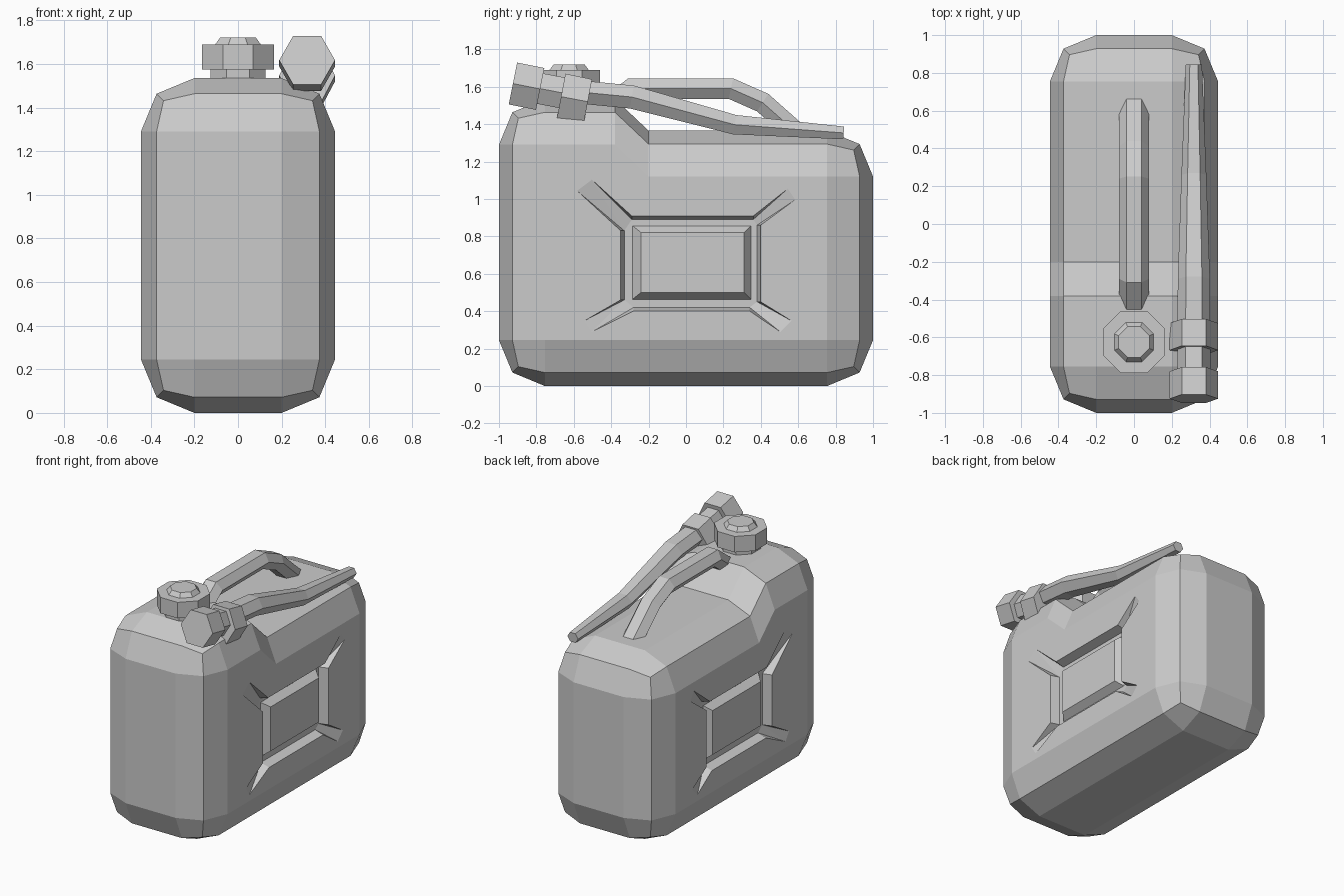
import bpy, bmesh, math
from mathutils import Vector, Matrix

if "Cube" in bpy.data.objects:
    bpy.data.objects.remove(bpy.data.objects["Cube"], do_unlink=True)

grey = bpy.data.materials.new("plain grey")
grey.use_nodes = True
grey.diffuse_color = (0.6, 0.6, 0.6, 1)
grey.node_tree.nodes["Principled BSDF"].inputs["Base Color"].default_value = (0.6, 0.6, 0.6, 1)

HALF_W, HEIGHT, ROUND = 0.445, 1.535, 0.245


def finish(name, bm):
    bmesh.ops.recalc_face_normals(bm, faces=bm.faces)
    mesh = bpy.data.meshes.new(name)
    bm.to_mesh(mesh)
    bm.free()
    mesh.materials.append(grey)
    obj = bpy.data.objects.new(name, mesh)
    bpy.context.collection.objects.link(obj)
    return obj


def loft(name, rings):
    """Skin a list of equal point rings and close both ends."""
    bm = bmesh.new()
    rows = [[bm.verts.new(p) for p in ring] for ring in rings]
    for a, b in zip(rows, rows[1:]):
        for i in range(len(a)):
            j = (i + 1) % len(a)
            bm.faces.new((a[i], a[j], b[j], b[i]))
    bm.faces.new(rows[0])
    bm.faces.new(rows[-1])
    return finish(name, bm)


def hex_sweep(name, x, stations):
    """Sweep a flat-topped hexagon along (y, z, half width, half height)."""
    pts = [Vector(s[:2]) for s in stations]
    dirs = [(b - a).normalized() for a, b in zip(pts, pts[1:])]
    rings = []
    for i, (y, z, w, h) in enumerate(stations):
        before, after = dirs[max(i - 1, 0)], dirs[min(i, len(dirs) - 1)]
        t = (before + after).normalized()
        up = Vector((-t.y, t.x)) * h / t.dot(after)
        rings.append([(x + u * w, y + v * up.x, z + v * up.y) for u, v in
                      ((1, 0), (.5, 1), (-.5, 1), (-1, 0), (-.5, -1), (.5, -1))])
    return loft(name, rings)


def octagon(apothem, z):
    r = apothem / math.cos(math.pi / 8)
    return [(r * math.cos((k + .5) * math.pi / 4),
             -0.625 + r * math.sin((k + .5) * math.pi / 4), z) for k in range(8)]


# Can body: rounded box whose top steps down behind the filler
bm = bmesh.new()
bmesh.ops.create_cube(bm, size=1)
bmesh.ops.transform(bm, verts=bm.verts, matrix=Matrix.Translation((0, 0, HEIGHT / 2))
                    @ Matrix.Diagonal((2 * HALF_W, 2, HEIGHT, 1)))
bmesh.ops.bevel(bm, geom=bm.edges[:], offset=ROUND, offset_type='OFFSET',
                segments=2, profile=0.5, affect='EDGES')
for y in (-0.38, -0.2):
    bmesh.ops.bisect_plane(bm, geom=bm.verts[:] + bm.edges[:] + bm.faces[:],
                           plane_co=(0, y, 0), plane_no=(0, 1, 0))
for v in bm.verts:
    if v.co.z > 1 and v.co.y > -0.3:
        v.co.z -= 0.17
body = finish("can_body", bm)

# Cross-shaped pressing outline: per corner a joint, two arm tips, a joint
CORNERS = [
    [(-.35, .83), (-.59, 1.05), (-.51, 1.11), (-.29, .91)],
    [(.36, .91), (.55, 1.06), (.59, 1.0), (.40, .86)],
    [(.40, .45), (.57, .345), (.51, .285), (.34, .40)],
    [(-.28, .40), (-.51, .285), (-.55, .345), (-.35, .46)],
]
DEPTH, WALL = 0.065, 0.02


def pressing_cutter(side):
    bm = bmesh.new()
    outline, floor = [], []
    for n, corner in enumerate(CORNERS):
        arm = []
        for k, (y, z) in enumerate(corner):
            rim = bm.verts.new((side * (HALF_W + .002), y, z))
            low = rim
            if k in (0, 3):
                if (k == 0) == (n in (0, 2)):      # joint on an upright wall
                    y -= math.copysign(WALL, y)
                else:                              # joint on a level wall
                    z -= math.copysign(WALL, z - .66)
                low = bm.verts.new((side * (HALF_W - DEPTH), y, z))
                floor.append(low)
            outline.append((rim, low))
            arm.append(low)
        bm.faces.new(arm)
    bm.faces.new(floor)
    bm.faces.new([rim for rim, low in outline])
    for (r1, l1), (r2, l2) in zip(outline, outline[1:] + outline[:1]):
        ring = list(dict.fromkeys((r1, r2, l2, l1)))
        if len(ring) > 2:
            bm.faces.new(ring)
    bmesh.ops.triangulate(bm, faces=bm.faces[:])
    cutter = finish("pressing_cutter", bm)
    cutter.hide_render = True
    return cutter


def rectangle(x, y0, y1, z0, z1):
    return [(x, y0, z0), (x, y1, z0), (x, y1, z1), (x, y0, z1)]


bpy.context.view_layer.objects.active = body
for side, label in ((1, "left"), (-1, "right")):
    cutter = pressing_cutter(side)
    mod = body.modifiers.new("pressing", 'BOOLEAN')
    mod.operation, mod.solver, mod.object = 'DIFFERENCE', 'EXACT', cutter
    bpy.ops.object.modifier_apply(modifier=mod.name)
    bpy.data.objects.remove(cutter, do_unlink=True)
    # Raised panel in the middle of the pressing
    loft(label + "_panel", [
        rectangle(side * (HALF_W - DEPTH - .005), -.29, .35, .46, .86),
        rectangle(side * (HALF_W - .015), -.24, .31, .50, .82)])

# Filler neck, cap and knob
loft("filler_neck", [octagon(.125, 1.5), octagon(.125, 1.58)])
loft("filler_cap", [octagon(.165, 1.575), octagon(.165, 1.69)])
loft("cap_knob", [octagon(.108, 1.685), octagon(.082, 1.72)])

# Carrying handle
hex_sweep("handle", 0, [(-.46, 1.46, .08, .055), (-.29, 1.59, .08, .055),
                        (.24, 1.59, .08, .055), (.41, 1.515, .08, .055),
                        (.63, 1.32, .08, .055)])

# Pouring spout laid along the top
SPOUT_X = 0.317
hex_sweep("spout_nut", SPOUT_X, [(-.925, 1.617, .128, .114), (-.78, 1.588, .128, .114)])
hex_sweep("spout_neck", SPOUT_X, [(-.79, 1.592, .087, .083), (-.65, 1.565, .087, .083)])
hex_sweep("spout_collar", SPOUT_X, [(-.668, 1.547, .128, .125), (-.525, 1.52, .128, .122)])
hex_sweep("spout_tube", SPOUT_X, [(-.6, 1.575, .087, .062), (-.29, 1.545, .085, .062),
                                  (.26, 1.397, .066, .052), (.843, 1.353, .043, .034)])
